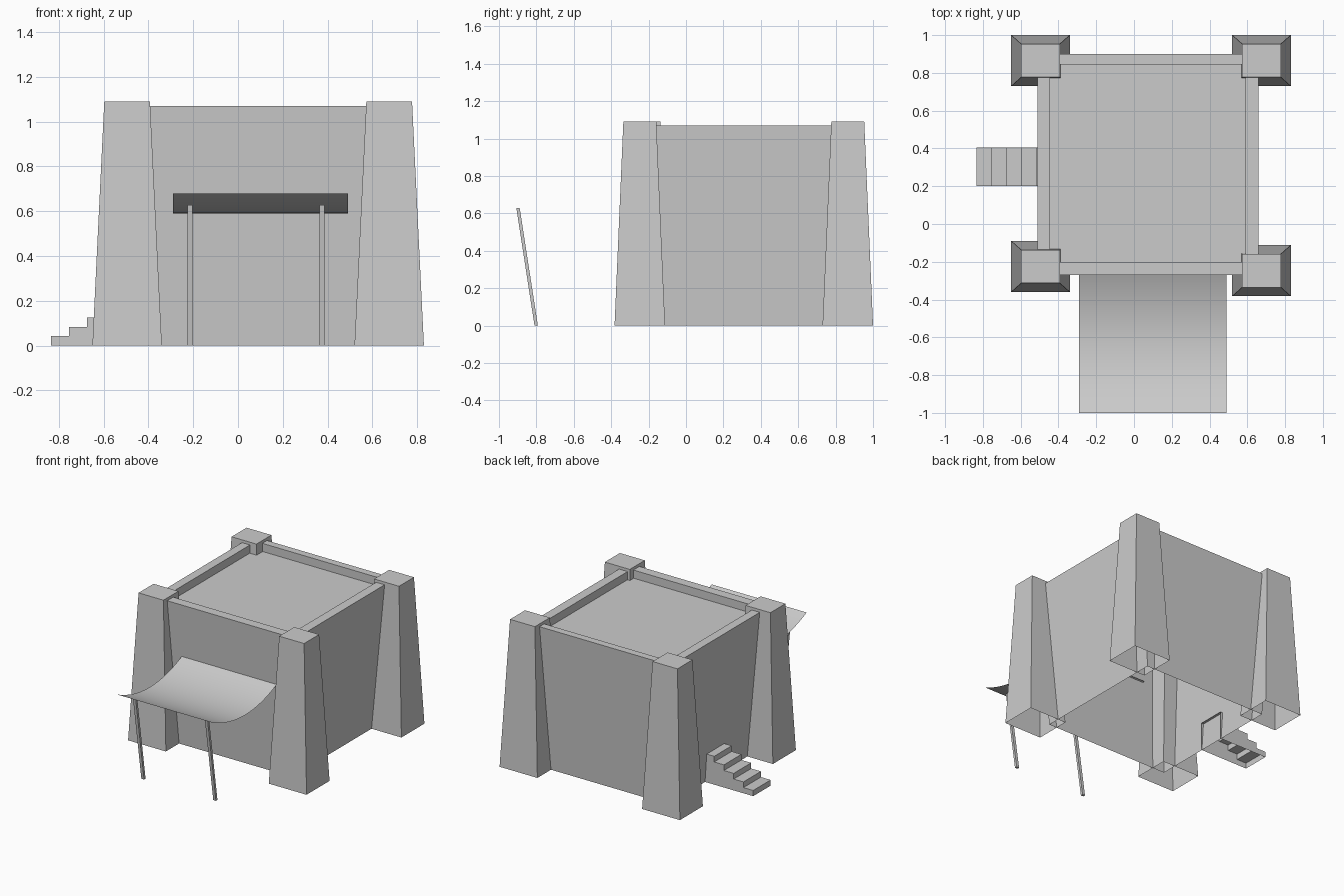
import bpy, bmesh
from mathutils import Vector

if "Cube" in bpy.data.objects:
    bpy.data.objects.remove(bpy.data.objects["Cube"])


def make_object(name, bm, flip_check=True):
    if flip_check:
        bmesh.ops.recalc_face_normals(bm, faces=bm.faces)
    mesh = bpy.data.meshes.new(name)
    bm.to_mesh(mesh)
    bm.free()
    obj = bpy.data.objects.new(name, mesh)
    bpy.context.collection.objects.link(obj)
    return obj


def ring_shell(name, rings, close_bottom=False):
    """Stack of rectangles (x0, x1, y0, y1, z), bridged and capped at the last one."""
    bm = bmesh.new()
    loops = []
    for x0, x1, y0, y1, z in rings:
        loops.append([bm.verts.new(p) for p in
                      ((x0, y0, z), (x1, y0, z), (x1, y1, z), (x0, y1, z))])
    for a, b in zip(loops, loops[1:]):
        for i in range(4):
            j = (i + 1) % 4
            bm.faces.new((a[i], a[j], b[j], b[i]))
    bm.faces.new(loops[-1])
    if close_bottom:
        bm.faces.new(loops[0][::-1])
    return make_object(name, bm, close_bottom)


# Main building: walls flare outward to the parapet, open underneath
ring_shell("building_walls_and_roof", [
    (-0.44, 0.585, -0.205, 0.84, 0),
    (-0.51, 0.66, -0.27, 0.90, 1.07),
    (-0.445, 0.59, -0.20, 0.845, 1.07),
    (-0.445, 0.59, -0.20, 0.845, 1.01)])

# Tapered corner towers, open underneath
towers = {"front_left": (-0.495, -0.225), "front_right": (0.675, -0.247),
          "back_left": (-0.495, 0.865), "back_right": (0.675, 0.865)}
for name, (cx, cy) in towers.items():
    ring_shell(name + "_tower", [
        (cx - 0.155, cx + 0.155, cy - 0.135, cy + 0.135, 0),
        (cx - 0.102, cx + 0.102, cy - 0.088, cy + 0.088, 1.09)])

# Side staircase: stepped shell, open underneath and at the inner end
bm = bmesh.new()
x, z, rise, run = -0.835, 0.0, 0.042, 0.08
profile = [(x, z)]
for i in range(5):
    z += rise
    profile.append((x, z))
    x += run
    profile.append((x, z))
profile.append((x, 0))
near = [bm.verts.new((px, 0.20, pz)) for px, pz in profile]
far = [bm.verts.new((px, 0.405, pz)) for px, pz in profile]
for i in range(len(profile) - 2):
    bm.faces.new((near[i], far[i], far[i + 1], near[i + 1]))
bm.faces.new(near[::-1])
bm.faces.new(far)
make_object("side_stairs", bm)

# Awning: thin sagging sheet
bm = bmesh.new()
y0, y1, n = -1.0, -0.235, 16
rows = []
for i in range(n + 1):
    t = i / n
    zz = 0.59 + 0.09 * (2 * t - 1) ** 2
    yy = y0 + (y1 - y0) * t
    rows.append([bm.verts.new((-0.29, yy, zz)), bm.verts.new((0.49, yy, zz))])
for a, b in zip(rows, rows[1:]):
    f = bm.faces.new((a[0], a[1], b[1], b[0]))
    f.smooth = True
make_object("awning", bm, False)

# Leaning awning poles
for side, cx in (("left", -0.215), ("right", 0.375)):
    ring_shell(side + "_awning_pole", [
        (cx - 0.011, cx + 0.011, -0.81, -0.792, 0),
        (cx - 0.011, cx + 0.011, -0.907, -0.889, 0.628)], close_bottom=True)
